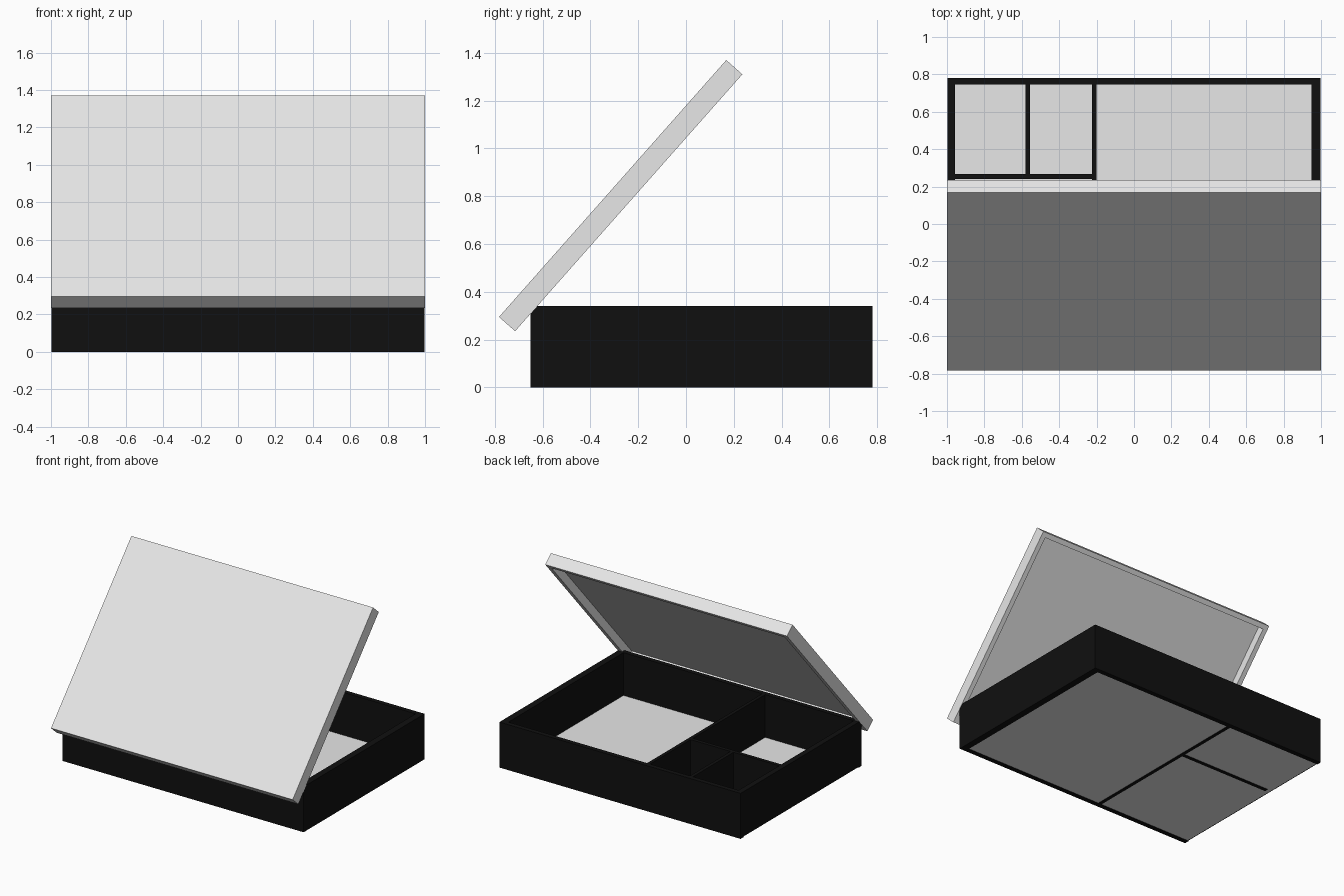
import bpy, bmesh, math
from mathutils import Matrix, Vector

if "Cube" in bpy.data.objects:
    bpy.data.objects.remove(bpy.data.objects["Cube"])


def material(name, value):
    m = bpy.data.materials.new(name)
    m.diffuse_color = (value, value, value, 1)
    m.use_nodes = True
    m.node_tree.nodes["Principled BSDF"].inputs["Base Color"].default_value = m.diffuse_color
    return m


black = material("black", 0.005)
white = material("off white", 0.8)


def box(name, lo, hi, mat, recess=None):
    """Axis-aligned box; recess=(rim, depth) hollows the underside."""
    bm = bmesh.new()
    bmesh.ops.create_cube(bm, size=1)
    lo, hi = Vector(lo), Vector(hi)
    for v in bm.verts:
        v.co = (lo + hi) / 2 + v.co * (hi - lo)
    if recess:
        bm.normal_update()
        under = [f for f in bm.faces if f.normal.z < -0.9]
        bmesh.ops.inset_region(bm, faces=under, thickness=recess[0])
        wall = bmesh.ops.extrude_face_region(bm, geom=under)
        bmesh.ops.delete(bm, geom=under, context='FACES_ONLY')
        verts = [g for g in wall["geom"] if isinstance(g, bmesh.types.BMVert)]
        bmesh.ops.translate(bm, verts=verts, vec=(0, 0, recess[1]))
        bmesh.ops.recalc_face_normals(bm, faces=bm.faces)
    mesh = bpy.data.meshes.new(name)
    bm.to_mesh(mesh)
    bm.free()
    mesh.materials.append(mat)
    ob = bpy.data.objects.new(name, mesh)
    bpy.context.collection.objects.link(ob)
    return ob


X, Y0, Y1, H = 0.998, -0.65, 0.78, 0.34

# outer walls
box("back_wall", (-X, Y1 - 0.035, 0), (X, Y1, H), black)
box("front_wall", (-X, Y0, 0), (X, Y0 + 0.035, H), black)
box("left_wall", (-X, Y0 + 0.035, 0.005), (-0.957, Y1 - 0.035, H), black)
box("right_wall", (0.948, Y0 + 0.035, 0), (X, Y1 - 0.035, H), black)

# compartment dividers
box("long_divider", (-0.225, Y0 + 0.03, 0), (-0.2, Y1 - 0.03, H), black)
box("cross_divider", (-0.96, 0.24, 0), (-0.21, 0.267, H), black)
box("short_divider", (-0.58, 0.26, 0.015), (-0.555, Y1 - 0.03, H), black)

# floor panel under the compartments
box("floor", (-0.99, Y0 + 0.03, 0.003), (0.95, Y1 - 0.03, 0.02), white)

# hollow lid, tilted open about its front edge
lid = box("lid", (-1, 0, 0), (1, 1.435, 0.09), white, recess=(0.05, 0.06))
lid.matrix_world = (Matrix.Translation((0, -0.715, 0.235))
                    @ Matrix.Rotation(math.radians(48.5), 4, 'X'))
